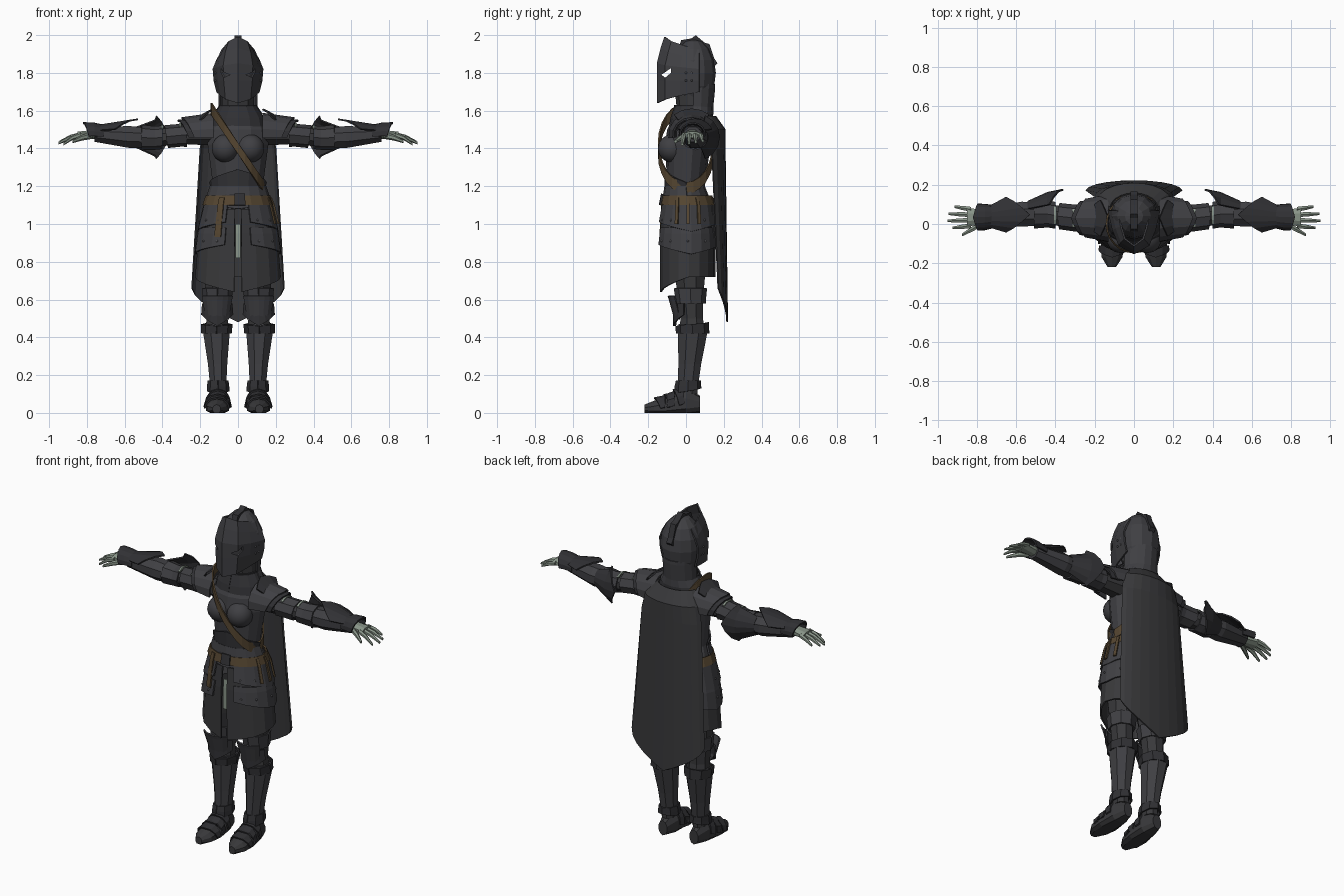
import bpy, bmesh
from math import cos, sin, radians

if "Cube" in bpy.data.objects:
    bpy.data.objects.remove(bpy.data.objects["Cube"])


def material(name, *rgb):
    mat = bpy.data.materials.new(name)
    mat.use_nodes = True
    mat.diffuse_color = (*rgb, 1)
    mat.node_tree.nodes["Principled BSDF"].inputs["Base Color"].default_value = (*rgb, 1)
    return mat


armour = material("dark steel", .05, .05, .056)
trim = material("black steel", .03, .03, .034)
cloth = material("charcoal cloth", .04, .04, .043)
leather = material("brown leather", .09, .06, .03)
skin = material("pale green skin", .25, .3, .25)
rivet_metal = material("rivet grey", .13, .13, .14)


def finish(name, bm, mat, thick=0, mirror=False, smooth=False):
    bmesh.ops.recalc_face_normals(bm, faces=bm.faces)
    mesh = bpy.data.meshes.new(name)
    bm.to_mesh(mesh)
    bm.free()
    mesh.materials.append(mat)
    mesh.polygons.foreach_set("use_smooth", [smooth] * len(mesh.polygons))
    ob = bpy.data.objects.new(name, mesh)
    bpy.context.collection.objects.link(ob)
    if mirror:
        ob.modifiers.new("mirror", 'MIRROR')
    if thick:
        solid = ob.modifiers.new("thickness", 'SOLIDIFY')
        solid.thickness, solid.offset = thick, 0
    return ob


def skin_rows(name, mat, rows, solid, mirror=False):
    """Join rows of points; solid rows close into a capped tube, others become a thin plate."""
    bm = bmesh.new()
    grid = [[bm.verts.new(p) for p in row] for row in rows]
    count = len(grid[0])
    for upper, lower in zip(grid, grid[1:]):
        for i in range(count if solid else count - 1):
            j = (i + 1) % count
            bm.faces.new((upper[i], upper[j], lower[j], lower[i]))
    if solid:
        bm.faces.new(grid[0])
        bm.faces.new(grid[-1])
    return finish(name, bm, mat, 0 if solid else .009, mirror)


def prism(name, mat, outline, half):
    """Extrude a side outline of (y, z) points across x."""
    rows = [[(x, y, z) for y, z in outline] for x in (-half, half)]
    return skin_rows(name, mat, rows, True)


def ball(name, mat, centre, radii, segments, mirror=False, smooth=False):
    bm = bmesh.new()
    bmesh.ops.create_uvsphere(bm, u_segments=segments, v_segments=8, radius=1)
    bmesh.ops.scale(bm, verts=bm.verts, vec=radii)
    bmesh.ops.translate(bm, verts=bm.verts, vec=centre)
    return finish(name, bm, mat, 0, mirror, smooth)


class Limb:
    """Elliptical form along an axis; rings are (position, radius u, radius v, centre u, centre v)."""

    def __init__(self, axis, mirror, *rings):
        self.axis, self.mirror, self.rings = axis, mirror, rings

    def point(self, t, angle, gap=0, shift=0):
        low, high = self.rings[0], self.rings[-1]
        for first, second in zip(self.rings, self.rings[1:]):
            if first[0] <= t <= second[0]:
                low, high = first, second
        mix = min(1, max(0, (t - low[0]) / (high[0] - low[0])))
        ru, rv, cu, cv = (a + (b - a) * mix for a, b in zip(low[1:], high[1:]))
        u = cu + (ru + gap) * cos(radians(angle))
        v = cv + (rv + gap) * sin(radians(angle))
        t += shift
        x, y, z = {'x': (t, u, v), 'y': (u, t, v), 'z': (u, v, t)}[self.axis]
        return x, y, max(0, z)

    def part(self, name, mat, start, end, gap=0, flare=None, arc=None, n=8,
             dip=(0, 0, 0), mirror=None):
        """Follow the limb from start to end; dip moves the corners and middle of the end edge."""
        flare = gap if flare is None else flare
        lo, hi = sorted((start, end))
        stops = [start, end] + [r[0] for r in self.rings if lo < r[0] < hi]
        stops.sort(reverse=start > end)
        begin, finish_angle = arc or (180 / n, 360 + 180 / n)
        rows = []
        for t in stops:
            reach = (t - start) / (end - start)
            row = []
            for i in range(n + 1 if arc else n):
                s = i / n
                side = dip[0] if s < .5 else dip[2]
                shift = side + (dip[1] - side) * (1 - abs(2 * s - 1)) if t == end else 0
                angle = begin + (finish_angle - begin) * s
                row.append(self.point(t, angle, gap + (flare - gap) * reach, shift))
            rows.append(row)
        mirror = self.mirror if mirror is None else mirror
        return skin_rows(name, mat, rows, not arc, mirror)


FULL, FRONT, OVER = (-90, 270), (180, 360), (-10, 190)

# Body
body = Limb('z', False, (.72, .22, .14, 0, .01), (.95, .2, .14, 0, .01), (1.1, .17, .13, 0, .01),
            (1.2, .135, .1, 0, 0), (1.42, .165, .12, 0, .01), (1.5, .16, .12, 0, .02),
            (1.56, .13, .1, 0, .03), (1.62, .09, .09, 0, .04), (1.72, .09, .1, 0, .04))
body.part("torso", armour, 1.08, 1.6, n=14)
body.part("neck", cloth, 1.58, 1.72, n=10)
body.part("neck_guard", armour, 1.74, 1.58, gap=.01, arc=(0, 180))
body.part("gorget", trim, 1.63, 1.53, gap=.008, arc=FULL, n=14, dip=(-.05, 0, -.05))
body.part("abdomen_plate", trim, 1.14, 1.24, gap=.008, arc=FRONT, dip=(-.02, .05, -.02))
body.part("waist_plate", armour, 1.2, 1.11, gap=.01, arc=FRONT, dip=(0, -.03, 0))
ball("chest_plate", armour, (.066, -.074, 1.4), (.075, .075, .075), 14, mirror=True, smooth=True)

# Skirt and layered hip plates
body.part("skirt", cloth, 1.08, .72, gap=.003, arc=(-85, 90), mirror=True, dip=(-.08, 0, 0))
body.part("front_slit_lining", skin, 1, .82, gap=-.01, arc=(266, 274), n=2)
for layer, top in (("upper", 1.1), ("lower", .98)):
    body.part(layer + "_hip_plate", armour, top, top - .11, gap=.01, flare=.02,
              arc=(-72, 85), mirror=True, dip=(.02, -.03, .02))
body.part("back_tasset", armour, 1.1, .9, gap=.014, arc=(60, 120), n=4, dip=(0, -.04, 0))
for height in (.91, 1.02):
    for angle in (-60, -35, 0, 35):
        ball("hip_rivet", rivet_metal, body.point(height, angle, .02), [.006] * 3, 6, mirror=True)

# Belt, buckle and hanging straps
body.part("belt", leather, 1.15, 1.1, gap=.014, arc=FULL, n=16)
body.part("buckle", trim, 1.16, 1.1, gap=.02, arc=(264, 282), n=3)
body.part("belt_tail", leather, 1.14, .93, gap=.02, arc=(236, 246), n=2)
for angle in (-22, 0, 22):
    body.part("hip_strap", leather, 1.14, 1, gap=.018, flare=.025, arc=(angle - 3, angle + 3), n=2)

# Shoulder strap: a tilted hoop
rows = []
for edge in (-.03, .03):
    hoop = [(.14 * cos(radians(a)), .145 * sin(radians(a))) for a in range(0, 361, 15)]
    rows.append([(x, y, 1.4 - 1.5 * x + edge) for x, y in hoop])
skin_rows("shoulder_strap", leather, rows, False)

# Cape
cloak = Limb('z', False, (.66, .245, .053, 0, .165), (1.4, .2, .075, 0, .13),
             (1.5, .18, .085, 0, .12), (1.57, .12, .075, 0, .08))
cloak.part("cape", cloth, 1.57, .66, arc=(5, 175), n=10, dip=(0, -.18, 0))

# Helmet: dome, keeled visor with eye slits, sawtooth crest
ball("helmet_dome", armour, (0, .04, 1.8), (.122, .118, .18), 12)
rows = []
for z, keel, side, slope in ((1.64, -.15, .11, .06), (1.76, -.15, .125, 0), (1.85, -.15, .13, -.03),
                             (1.93, -.13, .11, -.06), (1.99, -.11, .08, -.07)):
    rows.append([(side * s ** .5, keel + (.07 - keel) * s ** 1.5, z + slope * s)
                 for s in (0, 1 / 3, 2 / 3, 1)])
visor = skin_rows("visor", armour, rows, False, mirror=True)
cutter = prism("eye_cutter", trim, [(-.13, 1.79), (-.08, 1.825), (-.08, 1.8), (-.11, 1.775)], .2)
cutter.hide_render = True
slit = visor.modifiers.new("eye_slits", 'BOOLEAN')
slit.operation, slit.object = 'DIFFERENCE', cutter
bpy.context.view_layer.update()
cut_mesh = bpy.data.meshes.new_from_object(visor.evaluated_get(bpy.context.evaluated_depsgraph_get()))
visor.modifiers.clear()
visor.data = cut_mesh
bpy.data.objects.remove(cutter)


def dome_point(angle, scale):
    return .04 + .118 * scale * cos(radians(angle)), 1.8 + .18 * scale * sin(radians(angle))


outline = []
for angle in range(15, 121, 35):
    outline += [dome_point(angle, 1.11), dome_point(angle + 10, 1.02)]
outline += [dome_point(angle, .9) for angle in range(130, 0, -20)]
prism("crest", trim, outline, .018)
for y in (0, .03):
    for z in (1.76, 1.8):
        ball("visor_rivet", rivet_metal, (.12, y, z), [.006] * 3, 6, mirror=True)

# Arms
arm = Limb('x', True, (.12, .075, .065, .03, 1.475), (.3, .058, .05, .03, 1.47),
           (.44, .055, .05, .05, 1.455), (.57, .066, .06, .05, 1.46), (.76, .046, .04, .035, 1.475))
arm.part("upper_arm", cloth, .12, .5)
arm.part("inner_pauldron", armour, .13, .25, gap=.045, flare=.035, arc=OVER, dip=(-.02, .05, -.02))
arm.part("outer_pauldron", trim, .2, .28, gap=.025, arc=OVER, dip=(-.02, .04, -.02))
arm.part("shoulder_spike", trim, .2, .14, gap=.04, flare=.07, arc=(50, 130), n=4, dip=(.03, -.01, .03))
arm.part("arm_band", armour, .27, .37, gap=.006, arc=FULL, dip=(0, .02, 0))
for x in (.3, .395):
    arm.part("arm_gap", skin, x, x + .012, gap=.01, arc=(50, 130), n=4)
arm.part("elbow_guard", armour, .4, .51, gap=.008, arc=FULL)
arm.part("elbow_wing", trim, .54, .4, flare=.075, arc=(-65, 65), n=6, dip=(.03, -.04, .03))
arm.part("vambrace", armour, .49, .76, gap=.003)
arm.part("forearm_fin", trim, .75, .6, gap=.004, flare=.035, arc=(25, 155), n=6, dip=(.05, -.07, .05))
arm.part("gauntlet_cuff", trim, .71, .77, gap=.004, flare=.02, arc=OVER, dip=(.02, .05, .02))

# Hands
hand = Limb('x', True, (.74, .034, .028, .035, 1.475), (.85, .052, .018, .035, 1.472))
hand.part("palm", skin, .74, .85)


def digit(name, root, tip, radius):
    (x, y, z), (tip_x, tip_y, tip_z) = root, tip
    middle = ((x + tip_x) / 2, radius * .9, radius * .9, (y + tip_y) / 2, (z * 2 + tip_z) / 3)
    form = Limb('x', True, (x, radius, radius, y, z), middle, (tip_x, radius / 2, radius / 2, tip_y, tip_z))
    form.part(name, skin, x, tip_x, n=6)


for i, reach in enumerate((.915, .945, .95, .925)):
    digit("finger", (.83, .075 - .028 * i, 1.473), (reach, .088 - .036 * i, 1.44 - .006 * i), .014)
digit("thumb", (.77, .005, 1.468), (.875, -.055, 1.437), .017)

# Legs
leg = Limb('z', True, (.14, .042, .054, .105, .01), (.26, .05, .06, .108, .02),
           (.42, .068, .076, .114, .035), (.5, .06, .064, .11, .03), (.6, .066, .07, .11, .025),
           (.75, .08, .09, .105, .02), (1, .07, .1, .09, .01))
leg.part("leg", cloth, 1, .1)
leg.part("thigh_band", armour, .66, .58, gap=.006, arc=FULL)
leg.part("knee_cup", armour, .62, .47, gap=.045, flare=.02, arc=(225, 315), n=6, dip=(.05, -.01, .05))
leg.part("knee_rim", trim, .58, .5, gap=.02, flare=.03, arc=(205, 335), n=6, dip=(.02, -.04, .02))
leg.part("greave", armour, .14, .47, gap=.004, flare=.008)
leg.part("greave_rim", trim, .42, .46, gap=.008, flare=.015, arc=FULL, dip=(0, .02, 0))
leg.part("ankle_band", trim, .17, .13, gap=.007, flare=.014, arc=FULL, dip=(-.03, 0, -.03))

# Boots
foot = Limb('y', True, (-.22, .022, .024, .113, .02), (-.17, .055, .042, .112, .022),
            (-.1, .064, .06, .108, .03), (0, .055, .09, .105, .05), (.075, .03, .045, .105, .045))
foot.part("boot", cloth, .075, -.22, n=10)
for y in (-.01, -.06, -.11):
    foot.part("boot_lame", trim, y, y - .045, gap=.003, flare=.008, arc=(0, 180), n=6, dip=(.02, -.015, .02))
